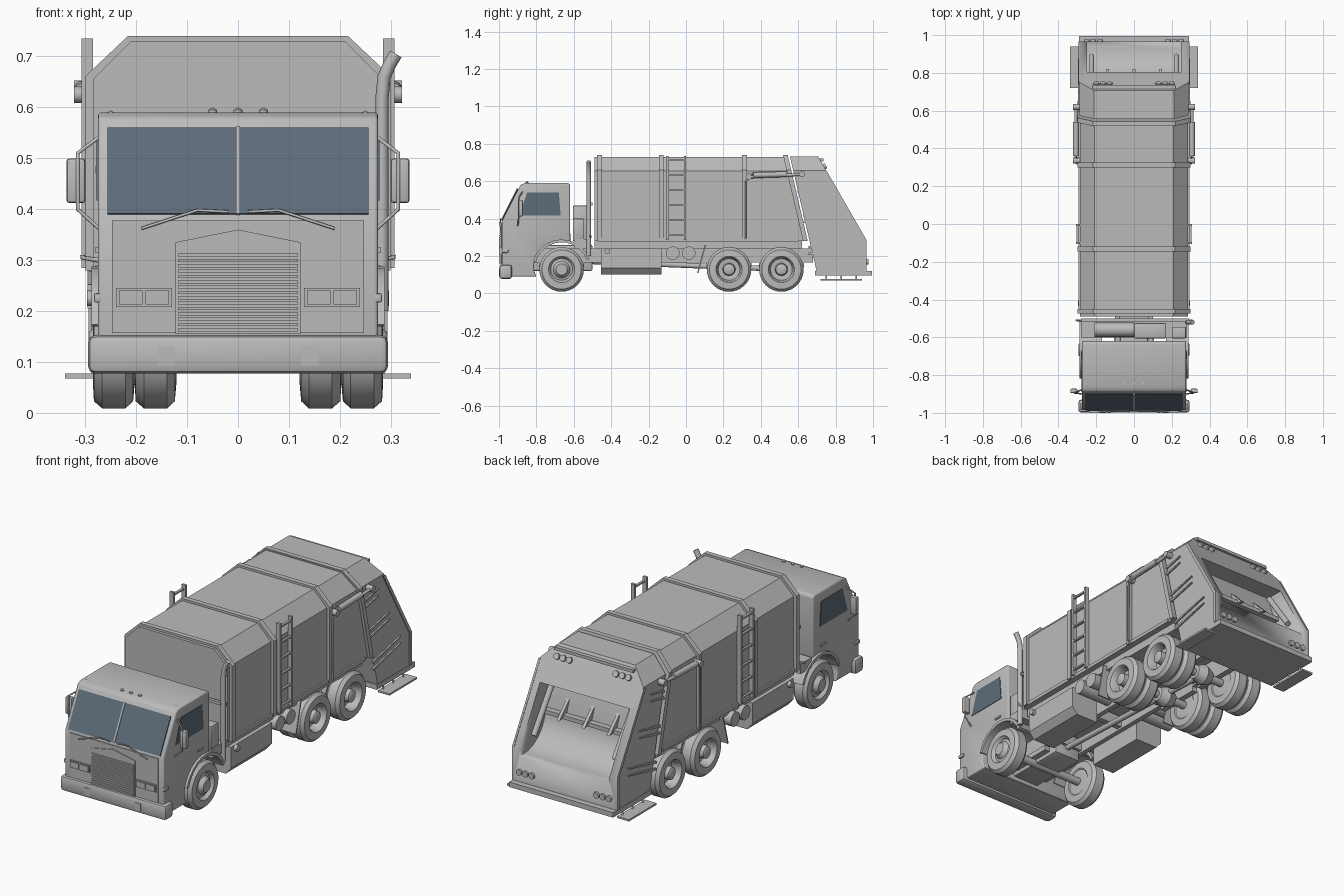
import bpy, bmesh, math
from mathutils import Vector

if "Cube" in bpy.data.objects:
    bpy.data.objects.remove(bpy.data.objects["Cube"])


def material(name, rgb):
    m = bpy.data.materials.new(name)
    m.use_nodes = True
    m.diffuse_color = (*rgb, 1)
    m.node_tree.nodes["Principled BSDF"].inputs["Base Color"].default_value = (*rgb, 1)
    return m


GREY = material("light_grey", (0.5, 0.5, 0.5))
GLASS = material("blue_grey_glass", (0.11, 0.15, 0.19))


def activate(ob):
    bpy.ops.object.select_all(action='DESELECT')
    ob.select_set(True)
    bpy.context.view_layer.objects.active = ob


def finish(name, bm, mat=GREY, mirror=False, bevel=0, segs=2):
    bmesh.ops.recalc_face_normals(bm, faces=bm.faces)
    me = bpy.data.meshes.new(name)
    bm.to_mesh(me)
    bm.free()
    ob = bpy.data.objects.new(name, me)
    bpy.context.collection.objects.link(ob)
    me.materials.append(mat)
    activate(ob)
    if bevel:
        mod = ob.modifiers.new("bevel", 'BEVEL')
        mod.width, mod.segments = bevel, segs
        mod.limit_method = 'ANGLE'
        bpy.ops.object.modifier_apply(modifier="bevel")
    bpy.ops.object.shade_smooth_by_angle(angle=math.radians(35))
    if mirror:
        ob.modifiers.new("mirror", 'MIRROR')
    return ob


def prism(name, pts, a, b, axis='x', cuts=(), **kw):
    """Extrude a 2D outline from a to b; each cut (point, normal) trims the normal side."""
    place = {'x': lambda p: (a, p[0], p[1]), 'y': lambda p: (p[0], a, p[1]),
             'z': lambda p: (p[0], p[1], a)}[axis]
    bm = bmesh.new()
    face = bm.faces.new([bm.verts.new(place(p)) for p in pts])
    ext = bmesh.ops.extrude_face_region(bm, geom=[face])['geom']
    step = Vector([(b - a) if c == axis else 0 for c in 'xyz'])
    bmesh.ops.translate(bm, vec=step, verts=[v for v in ext if isinstance(v, bmesh.types.BMVert)])
    if face.is_valid and len(bm.faces) < len(pts) + 2:
        bm.faces.new([bm.verts[i] for i in range(len(pts))])
    for co, no in cuts:
        res = bmesh.ops.bisect_plane(bm, geom=bm.verts[:] + bm.edges[:] + bm.faces[:],
                                     plane_co=co, plane_no=no, clear_outer=True)
        edges = [e for e in res['geom_cut'] if isinstance(e, bmesh.types.BMEdge)]
        bmesh.ops.contextual_create(bm, geom=edges)
    return finish(name, bm, **kw)


def box(name, x, y, z, **kw):
    return prism(name, [(x[0], y[0]), (x[1], y[0]), (x[1], y[1]), (x[0], y[1])], *z, axis='z', **kw)


def lathe(name, profile, centre, axis=(1, 0, 0), steps=32, **kw):
    """Revolve (radius, offset) pairs about an axis through centre."""
    axis, c = Vector(axis), Vector(centre)
    side = axis.orthogonal().normalized()
    bm = bmesh.new()
    vs = [bm.verts.new(c + side * r + axis * h) for r, h in profile]
    es = [bm.edges.new(p) for p in zip(vs, vs[1:])]
    bmesh.ops.spin(bm, geom=vs + es, cent=c, axis=axis, angle=math.tau, steps=steps)
    bmesh.ops.remove_doubles(bm, verts=bm.verts, dist=1e-4)
    return finish(name, bm, **kw)


def rod(name, p, q, r, **kw):
    d = Vector(q) - Vector(p)
    return lathe(name, [(0, 0), (r, 0), (r, d.length), (0, d.length)], p, d.normalized(), 16, **kw)


def pipe(name, pts, r, mirror=False):
    cu = bpy.data.curves.new(name, 'CURVE')
    cu.dimensions, cu.bevel_depth, cu.bevel_resolution, cu.use_fill_caps = '3D', r, 2, True
    sp = cu.splines.new('POLY')
    sp.points.add(len(pts) - 1)
    for s, p in zip(sp.points, pts):
        s.co = (*p, 1)
    ob = bpy.data.objects.new(name, cu)
    bpy.context.collection.objects.link(ob)
    cu.materials.append(GREY)
    activate(ob)
    bpy.ops.object.convert(target='MESH')
    if mirror:
        bpy.context.object.modifiers.new("mirror", 'MIRROR')


# Refuse body: eight-sided section with a slanted rear end
def section(g=0, bottom=0.28):
    half = [(0.285 + g, bottom), (0.285 + g, 0.655 + g * 0.4), (0.21 + g * 0.4, 0.73 + g * 0.7)]
    return half + [(-x, z) for x, z in reversed(half)]


SLANT = Vector((0, 0.645, 0.15)).normalized()
rear = lambda y: ((0, y, 0.735), SLANT)
front = lambda y: ((0, y, 0.735), -SLANT)
prism("body", section(), -0.49, 0.9, 'y', cuts=[rear(0.53)])
box("body_floor", (-0.26, 0.26), (-0.49, 0.62), (0.24, 0.285))
for y in (-0.475, -0.145, 0.3):
    prism("body_rib", section(0.015), y, y + 0.025, 'y')
prism("rear_body_rib", section(0.015), 0.3, 0.9, 'y', cuts=[front(0.52), rear(0.545)])
box("lower_rail", (0.275, 0.293), (-0.47, 0.6), (0.278, 0.295), mirror=True)

# Tailgate with an open hopper
gate = prism("tailgate", section(0.003, 0.1), 0.4, 1.3, 'y',
             cuts=[front(0.555), ((0, 0.705, 0.735), (0, 0.455, 0.26)), ((0, 0.965, 0), (0, 1, 0))])
scoop = [(0.93 - 0.17 * math.sin(t), 0.42 - 0.17 * math.cos(t)) for t in [i * math.pi / 16 for i in range(9)]]
cutter = prism("hopper_cutter", [(1.1, 0.56), (1.1, 0.25)] + scoop + [(0.71, 0.56)], -0.25, 0.25)
cutter.hide_render = True
mod = gate.modifiers.new("hopper", 'BOOLEAN')
mod.object, mod.solver = cutter, 'EXACT'
activate(gate)
bpy.ops.object.modifier_apply(modifier="hopper")
bpy.data.objects.remove(cutter)
for x in (-0.14, 0, 0.14):
    prism("packer_gusset", [(0.72, 0.5), (0.76, 0.41), (0.82, 0.4)], x - 0.008, x + 0.008)
box("packer_edge", (-0.25, 0.25), (0.74, 0.79), (0.40, 0.42))
rod("packer_cylinder", (0.225, 0.75, 0.53), (0.225, 0.89, 0.33), 0.014, mirror=True)
box("rear_platform", (-0.29, 0.29), (0.69, 0.995), (0.095, 0.12))
box("rear_step", (0.275, 0.34), (0.72, 0.94), (0.068, 0.077), mirror=True)
for y in (0.75, 0.83, 0.91):
    rod("step_hanger", (0.283, y, 0.075), (0.283, y, 0.1), 0.005, mirror=True)
prism("gate_edge_trim", [(0.715, 0.72), (0.965, 0.285), (0.965, 0.12), (0.95, 0.12), (0.95, 0.28), (0.70, 0.715)],
      0.284, 0.294, cuts=[((0, 0, 0.65), (0, 0, 1))], mirror=True)
for y, z, n in ((0.595, 0.54, 0.1), (0.625, 0.375, 0.16), (0.655, 0.205, 0.22)):
    for d in (0, 0.035):
        prism("gate_gusset", [(y, z + d), (y + n, z + d + n * 0.24), (y + n, z + d + n * 0.24 + 0.005),
                              (y, z + d + 0.012)], 0.285, 0.296, mirror=True)

# Rear lamps on the upper slope and on the sill
OUT = Vector((0, 0.455, 0.26)).normalized()
for x in (0.13, 0.165, 0.2):
    p = Vector((x, 0.738, 0.677))
    rod("upper_lamp", p, p + OUT * 0.012, 0.015, mirror=True)
    rod("sill_lamp", (x + 0.05, 0.96, 0.17), (x + 0.05, 0.976, 0.17), 0.015, mirror=True)
box("upper_lamp_visor", (-0.22, 0.22), (0.715, 0.735), (0.705, 0.72))

# Tailgate lift cylinders
rod("lift_cylinder", (0.307, 0.36, 0.632), (0.307, 0.54, 0.637), 0.015, mirror=True)
rod("lift_rod", (0.307, 0.33, 0.622), (0.307, 0.63, 0.637), 0.008, mirror=True)
for y, z in ((0.335, 0.625), (0.62, 0.637)):
    rod("lift_pivot", (0.28, y, z), (0.322, y, z), 0.016, mirror=True)
pipe("lift_hose", [(0.303, 0.32, 0.29), (0.303, 0.32, 0.6), (0.303, 0.36, 0.645)], 0.004, mirror=True)

# Ladders
for y in (-0.1, -0.005):
    box("ladder_rail", (0.285, 0.307), (y - 0.006, y + 0.006), (0.285, 0.735), mirror=True)
for i in range(6):
    box("ladder_rung", (0.293, 0.305), (-0.1, -0.005), (0.31 + i * 0.08, 0.318 + i * 0.08), mirror=True)

# Cab with wheel arch
AXLES = (-0.665, 0.23, 0.51)
arch = [(AXLES[0] + 0.15 * math.cos(t), 0.13 + 0.15 * math.sin(t))
        for t in [math.radians(a) for a in range(72, 181, 12)]]
prism("cab", [(-0.985, 0.09), (-0.985, 0.385), (-0.885, 0.58), (-0.86, 0.59), (-0.63, 0.59), (-0.62, 0.58)]
      + arch + [(-0.8, 0.09)], -0.275, 0.275, bevel=0.018, segs=3)
flare = [(math.cos(t), math.sin(t)) for t in [math.radians(a) for a in range(20, 176, 12)]]
prism("wheel_flare", [(AXLES[0] + 0.158 * c, 0.13 + 0.158 * s) for c, s in flare]
      + [(AXLES[0] + 0.143 * c, 0.13 + 0.143 * s) for c, s in reversed(flare)], 0.17, 0.288, mirror=True)
box("front_bumper", (-0.295, 0.295), (-0.998, -0.93), (0.077, 0.153), bevel=0.015)
box("bumper_lamp", (0.125, 0.158), (-1.0, -0.99), (0.093, 0.13), mirror=True)
prism("windshield", [(-0.98, 0.389), (-0.896, 0.558), (-0.901, 0.561), (-0.987, 0.392)], -0.256, 0.256, mat=GLASS)
prism("windshield_divider", [(-0.984, 0.389), (-0.898, 0.56), (-0.904, 0.563), (-0.99, 0.392)], -0.004, 0.004)
prism("side_window", [(-0.89, 0.417), (-0.85, 0.54), (-0.68, 0.54), (-0.67, 0.417)], 0.271, 0.278,
      mat=GLASS, mirror=True)
box("front_panel", (-0.247, 0.247), (-0.99, -0.98), (0.157, 0.378))
prism("grille_surround", [(-0.123, 0.155), (0.123, 0.155), (0.123, 0.335), (0, 0.36), (-0.123, 0.335)],
      -0.994, -0.985, 'y')
for i in range(15):
    box("grille_slat", (-0.118, 0.118), (-0.999, -0.99), (0.16 + i * 0.0105, 0.166 + i * 0.0105))
box("headlight_frame", (0.13, 0.24), (-0.996, -0.985), (0.208, 0.245), mirror=True)
for x in (0.136, 0.188):
    box("headlight", (x, x + 0.046), (-1.0, -0.99), (0.213, 0.24), mirror=True)
box("turn_signal", (0.262, 0.283), (-0.985, -0.95), (0.217, 0.235), mirror=True, bevel=0.004)
pipe("wiper", [(0.19, -0.995, 0.362), (0.08, -0.991, 0.398), (0.02, -0.991, 0.395)], 0.003, mirror=True)
box("door_handle", (0.27, 0.281), (-0.715, -0.675), (0.315, 0.325), mirror=True)
for x in (-0.25, -0.05, 0, 0.05, 0.25):
    lathe("roof_marker", [(0.009, -0.01), (0.009, 0.006), (0, 0.011)],
          (x, -0.85, 0.589 if abs(x) < 0.1 else 0.583), (0, 0, 1), 12)

# Mirrors on tubular arms
pipe("mirror_arm", [(0.262, -0.87, 0.55), (0.315, -0.895, 0.51), (0.315, -0.895, 0.4), (0.265, -0.9, 0.355)],
     0.004, mirror=True)
box("mirror_head", (0.3, 0.337), (-0.895, -0.872), (0.412, 0.5), mirror=True, bevel=0.006)

# Air intake and exhaust behind the cab
box("intake_frame", (-0.28, 0.28), (-0.6, -0.51), (0.24, 0.29))
box("intake_box", (0, 0.17), (-0.605, -0.525), (0.28, 0.47), bevel=0.006)
rod("air_cleaner", (-0.21, -0.56, 0.43), (0, -0.56, 0.43), 0.038)
rod("intake_riser", (-0.17, -0.56, 0.28), (-0.17, -0.56, 0.43), 0.025)
box("side_cabinet", (0.2, 0.275), (-0.605, -0.545), (0.28, 0.4), bevel=0.005)
box("exhaust_bracket", (-0.28, 0.29), (-0.515, -0.5), (0.47, 0.485))
pipe("exhaust_stack", [(0.283, -0.52, 0.2), (0.283, -0.52, 0.62), (0.287, -0.52, 0.66),
                       (0.298, -0.52, 0.685), (0.31, -0.52, 0.705)], 0.013)
pipe("grab_rail", [(0.275, -0.51, 0.3), (0.305, -0.51, 0.305), (0.305, -0.51, 0.31)], 0.005, mirror=True)

# Chassis
box("frame_rail", (0.075, 0.1), (-0.93, 0.68), (0.165, 0.24), mirror=True)
for y in (-0.9, -0.5, -0.2, 0.1, 0.37, 0.64):
    box("cross_member", (-0.08, 0.08), (y - 0.015, y + 0.015), (0.175, 0.23))
box("engine", (-0.075, 0.075), (-0.85, -0.5), (0.12, 0.26), bevel=0.01)
rod("drive_shaft", (0, -0.5, 0.17), (0, 0.5, 0.13), 0.014)
prism("fuel_tank", [(0.125, 0.24), (0.28, 0.24), (0.28, 0.135), (0.25, 0.1), (0.125, 0.1)], -0.455, -0.13, 'y',
      mirror=True)
rod("tank_cap", (0.27, -0.42, 0.225), (0.297, -0.42, 0.225), 0.015, mirror=True)
for y in (-0.07, 0.015):
    rod("air_tank", (0.1, y, 0.215), (0.285, y, 0.215), 0.036, mirror=True)
prism("mud_flap", [(0.06, 0.11), (0.1, 0.26), (0.107, 0.26), (0.067, 0.11)], 0.13, 0.28, mirror=True)

# Wheels, axles and springs
tyre = [(0, 0), (0.065, 0.004), (0.07, 0), (0.105, 0.003), (0.119, 0.018), (0.119, 0.064), (0.105, 0.08),
        (0.07, 0.082), (0.064, 0.074)]
front_hub = [(0.058, 0.066), (0.045, 0.07), (0.036, 0.083), (0.03, 0.09), (0, 0.09)]
rear_hub = [(0.058, 0.035), (0.034, 0.032), (0.03, 0.075), (0.022, 0.08), (0, 0.08)]
for y in AXLES:
    is_front = y < 0
    lathe("front_wheel" if is_front else "outer_rear_wheel", tyre + (front_hub if is_front else rear_hub),
          (0.203, y, 0.128), mirror=True)
    rod("axle", (-0.21, y, 0.128), (0.21, y, 0.128), 0.02)
    box("leaf_spring", (0.075, 0.105), (y - 0.12, y + 0.12), (0.14, 0.165), mirror=True)
    if not is_front:
        lathe("inner_rear_wheel", tyre + [(0, 0.074)], (0.121, y, 0.128), mirror=True)
        lathe("differential", [(0, -0.055), (0.035, -0.045), (0.052, 0), (0.035, 0.045), (0, 0.055)], (0, y, 0.13))
